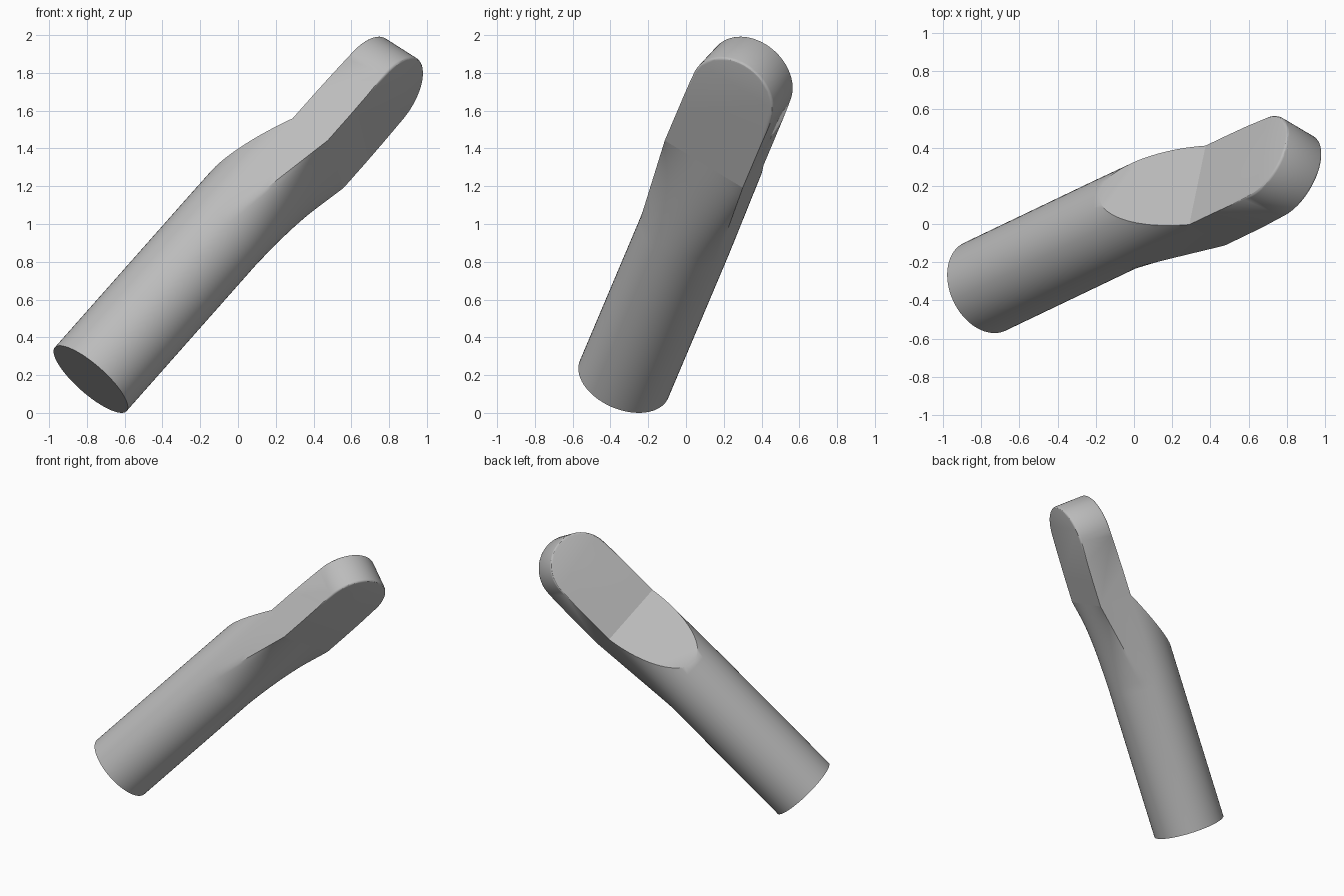
import bpy
import bmesh
from math import cos, sin, pi
from mathutils import Matrix, Vector

cube = bpy.data.objects.get("Cube")
if cube:
    bpy.data.objects.remove(cube, do_unlink=True)

RADIUS = 0.254        # shaft radius
HALF = 0.245          # half width of the tang
THICK = 0.245         # tang thickness
BLEND, CUT, FOLD, TIP = 1.08, 1.25, 1.76, 2.247   # stations along the shaft
CORNER = pi / 8       # shaft angle that grows into the tang's corner
SEG = 64

# Slanted frame: x across the tang, y along the shaft, z through the thickness
along = Vector((0.632, 0.302, 0.714)).normalized()
across = Vector((0.18, 0.845, -0.503))
across = (across - along * across.dot(along)).normalized()
through = across.cross(along)
frame = Matrix((across, along, through)).transposed().to_4x4()
frame.translation = (-0.78, -0.328, 0.178)

grey = bpy.data.materials.new("plain grey")
grey.use_nodes = True
color = (0.5, 0.5, 0.5, 1)
grey.diffuse_color = color
grey.node_tree.nodes["Principled BSDF"].inputs["Base Color"].default_value = color


def finish(bm, name):
    bmesh.ops.recalc_face_normals(bm, faces=bm.faces)
    bm.transform(frame)
    mesh = bpy.data.meshes.new(name)
    bm.to_mesh(mesh)
    bm.free()
    mesh.materials.append(grey)
    obj = bpy.data.objects.new(name, mesh)
    bpy.context.collection.objects.link(obj)
    bpy.ops.object.select_all(action="DESELECT")
    obj.select_set(True)
    bpy.context.view_layer.objects.active = obj
    bpy.ops.object.shade_smooth_by_angle(angle=pi / 6)


def section(bm, y, f):
    """Ring that changes from round (f = 0) to square-bottomed (f = 1)."""
    ring = []
    for i in range(SEG):
        a = 2 * pi * i / SEG
        c, s = cos(a), sin(a)
        round_pt = Vector((RADIUS * c, y, RADIUS * s))
        if s >= 0:
            x = max(-1, min(1, c / cos(CORNER)))
            z = THICK * min(1, s / sin(CORNER))
        else:
            x, z = c, RADIUS * s
        ring.append(bm.verts.new(round_pt.lerp(Vector((HALF * x, y, z)), f)))
    return ring


# Shaft: cylinder blending into the tang, with a sloping flat on one side
bm = bmesh.new()
steps = 10
rings = [section(bm, 0, 0)]
for k in range(steps + 1):
    f = k / steps
    rings.append(section(bm, BLEND + (FOLD - BLEND) * f, f))
for a, b in zip(rings, rings[1:]):
    for i in range(SEG):
        j = (i + 1) % SEG
        bm.faces.new((a[i], a[j], b[j], b[i]))
bm.faces.new(rings[0])
normal = Vector((0, RADIUS, -(FOLD - CUT)))
cut = bmesh.ops.bisect_plane(
    bm, geom=bm.verts[:] + bm.edges[:] + bm.faces[:], dist=1e-5,
    plane_co=(0, CUT, -RADIUS), plane_no=normal, clear_outer=True)
rim = [e for e in cut["geom_cut"] if isinstance(e, bmesh.types.BMEdge)]
ends = [v for v in cut["geom_cut"] if isinstance(v, bmesh.types.BMVert)
        and v.co.y > FOLD - 1e-3]
left, right = min(ends, key=lambda v: v.co.x), max(ends, key=lambda v: v.co.x)
if not bm.edges.get((left, right)):
    rim.append(bm.edges.new((left, right)))
bmesh.ops.contextual_create(bm, geom=rim)
finish(bm, "shaft")

# Tang: flat bar with a round, softly edged tip
bm = bmesh.new()
outline = [(HALF, FOLD)]
outline += [(HALF * cos(pi * i / 32), TIP + HALF * sin(pi * i / 32)) for i in range(33)]
outline += [(-HALF, FOLD)]
face = bm.faces.new([bm.verts.new((x, y, 0)) for x, y in outline])
top = bmesh.ops.extrude_face_region(bm, geom=[face])["geom"]
bmesh.ops.translate(bm, verts=[v for v in top if isinstance(v, bmesh.types.BMVert)],
                    vec=(0, 0, THICK))
arc = [e for e in bm.edges
       if all(v.co.y > TIP - 1e-4 for v in e.verts)
       and abs(e.verts[0].co.z - e.verts[1].co.z) < 1e-4]
bmesh.ops.bevel(bm, geom=arc, offset=0.015, offset_type="OFFSET", segments=3,
                profile=0.5, affect="EDGES", clamp_overlap=True)
finish(bm, "tang")
